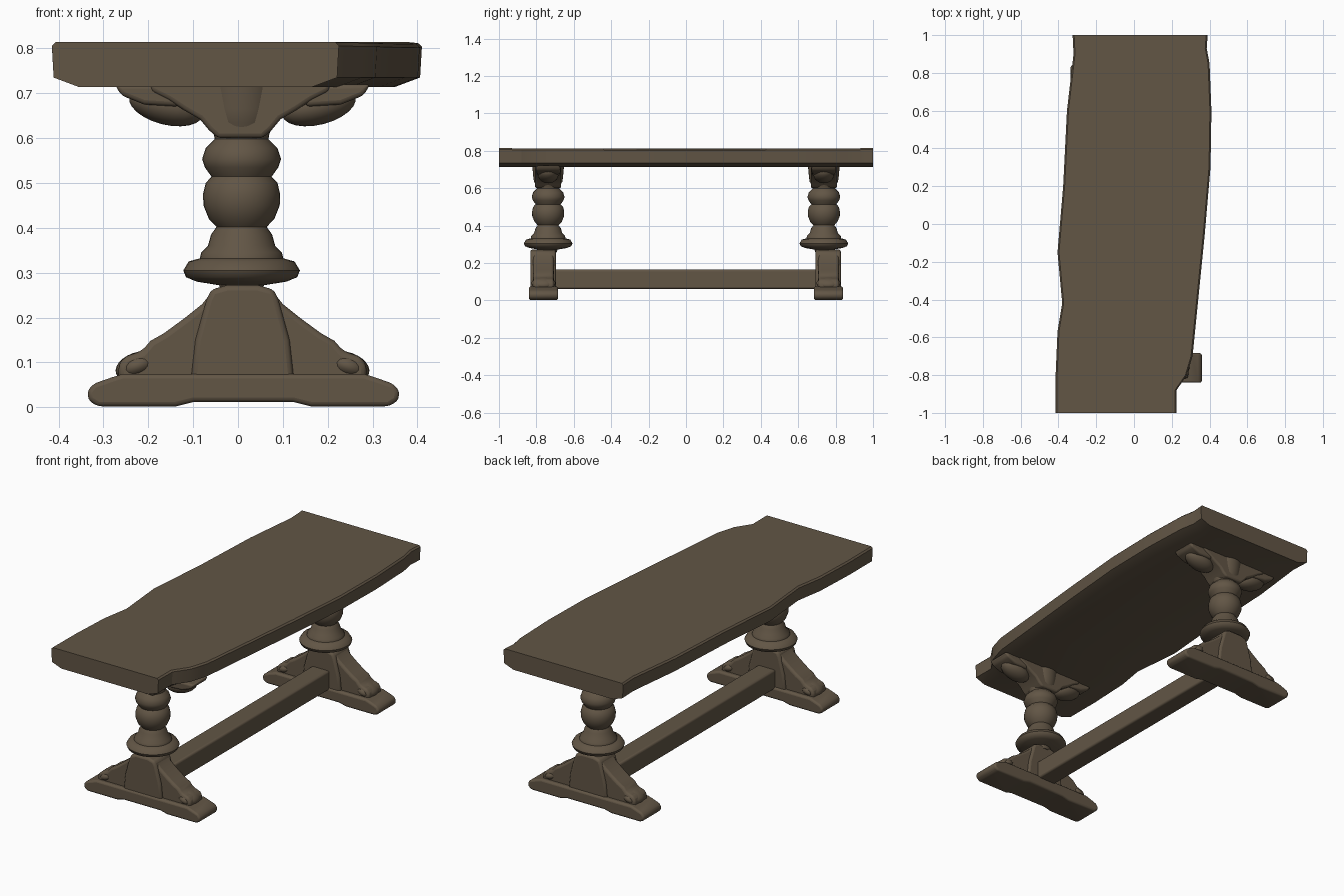
import bpy, bmesh, math
from mathutils import Vector

cube = bpy.data.objects.get("Cube")
if cube:
    bpy.data.objects.remove(cube, do_unlink=True)

wood = bpy.data.materials.new("dark_brown_wood")
wood.use_nodes = True
brown = (0.122, 0.092, 0.060, 1)
wood.diffuse_color = brown
wood.node_tree.nodes["Principled BSDF"].inputs["Base Color"].default_value = brown


def finish(name, bm, bevel=0.0, angle=40):
    """Turn a bmesh into a smooth wooden part, optionally with worn edges."""
    bmesh.ops.recalc_face_normals(bm, faces=bm.faces[:])
    mesh = bpy.data.meshes.new(name)
    bm.to_mesh(mesh)
    bm.free()
    mesh.materials.append(wood)
    ob = bpy.data.objects.new(name, mesh)
    bpy.context.collection.objects.link(ob)
    if bevel:
        mod = ob.modifiers.new("worn_edges", 'BEVEL')
        mod.width, mod.segments, mod.limit_method = bevel, 3, 'ANGLE'
    bpy.ops.object.select_all(action='DESELECT')
    ob.select_set(True)
    bpy.context.view_layer.objects.active = ob
    bpy.ops.object.shade_smooth_by_angle(angle=math.radians(angle))
    return ob


def slab(name, outline, y0, y1, bevel):
    """Extrude an x-z outline from y0 to y1."""
    bm = bmesh.new()
    face = bm.faces.new([bm.verts.new((x, y0, z)) for x, z in outline])
    new = bmesh.ops.extrude_face_region(bm, geom=[face])["geom"]
    bmesh.ops.translate(bm, vec=(0, y1 - y0, 0),
                        verts=[v for v in new if isinstance(v, bmesh.types.BMVert)])
    return finish(name, bm, bevel)


def mirrored(half, cx):
    """Close a right-hand half outline (bottom to top) around x = cx."""
    return [(cx + x, z) for x, z in half] + [(cx - x, z) for x, z in reversed(half)]


def turned(name, profile, cx, cy, steps=32):
    """Lathe a radius-height profile about a vertical axis."""
    bm = bmesh.new()
    rings = []
    for r, z in profile:
        rings.append([bm.verts.new((cx + r * math.cos(math.tau * i / steps),
                                    cy + r * math.sin(math.tau * i / steps), z))
                      for i in range(steps)])
    for a, b in zip(rings, rings[1:]):
        for i in range(steps):
            j = (i + 1) % steps
            bm.faces.new((a[i], a[j], b[j], b[i]))
    bm.faces.new(rings[0])
    bm.faces.new(rings[-1])
    return finish(name, bm, angle=50)


def lump(name, centre, size, tilt):
    """Rounded carved scroll."""
    bm = bmesh.new()
    bmesh.ops.create_uvsphere(bm, u_segments=20, v_segments=12, radius=1)
    c, s = math.cos(tilt), math.sin(tilt)
    for v in bm.verts:
        x, y, z = (a * b for a, b in zip(v.co, size))
        v.co = Vector((c * x - s * z, y, s * x + c * z)) + Vector(centre)
    return finish(name, bm, angle=60)


# Warped plank top: stacked rings of one outline, chamfered underneath
left_edge = [(-.325, 1), (-.32, .9), (-.355, .6), (-.375, .2), (-.405, -.15),
             (-.38, -.42), (-.405, -.57), (-.415, -.8), (-.415, -1)]
right_edge = [(.225, -1), (.225, -.88), (.28, -.8), (.31, -.7), (.34, -.4),
              (.375, -.05), (.405, .3), (.41, .6), (.4, .85), (.385, .93), (.39, 1)]
bm = bmesh.new()
rings = []
for inset, z in ((.06, .714), (.004, .735), (0, .802), (.008, .81)):
    ring = []
    for x, y in left_edge + right_edge:
        dx = inset if x < 0 else -inset
        lift = .004 * y * y if z > .8 else 0
        ring.append(bm.verts.new((x + dx, y, z + lift)))
    rings.append(ring)
for a, b in zip(rings, rings[1:]):
    for i in range(len(a)):
        j = (i + 1) % len(a)
        bm.faces.new((a[i], a[j], b[j], b[i]))
bm.faces.new(rings[0])
bm.faces.new(rings[-1])
finish("table_top", bm, angle=30)

# Outlines shared by both trestles
baluster = [(.045, .255), (.05, .272), (.10, .28), (.124, .29), (.13, .305),
            (.118, .325), (.093, .332), (.09, .345), (.075, .36), (.068, .385),
            (.056, .402), (.073, .42), (.085, .45), (.086, .475), (.08, .5),
            (.067, .514), (.082, .535), (.088, .553), (.08, .578), (.06, .598),
            (.062, .61), (.076, .635), (.08, .665), (.085, .72)]
foot_half = [(.11, .012), (.15, .002), (.325, .002), (.345, .015), (.348, .035),
             (.335, .052), (.295, .066), (.27, .074)]
wing_half = [(.275, .06), (.278, .09), (.265, .112), (.225, .125), (.205, .148),
             (.175, .165), (.13, .198), (.09, .23), (.07, .255)]
block_half = [(.115, .06), (.105, .15), (.08, .24), (.07, .262), (.035, .272)]
cap_half = [(.05, .6), (.07, .618), (.09, .642), (.125, .662), (.16, .685),
            (.2, .705), (.2, .725)]

for side, label in ((-1, "front"), (1, "back")):
    cx, post_y, foot_y = .01, .737 * side, .762 * side
    turned(label + "_turned_post", baluster, cx - .002, post_y)
    slab(label + "_foot", mirrored(foot_half, .012),
         foot_y - .078, foot_y + .078, .014)
    slab(label + "_foot_wings", mirrored(wing_half, cx),
         foot_y - .055, foot_y + .055, .016)
    slab(label + "_foot_block", mirrored(block_half, cx),
         foot_y - .07, foot_y + .066, .012)
    slab(label + "_top_bracket", mirrored(cap_half, .005),
         post_y - .07, post_y + .07, .01)
    # Carved scrolls under the top
    for sx in (-1, 1):
        lump(label + "_bracket_scroll", (.01 + sx * .17, post_y, .672),
             (.085, .055, .042), -sx * -.25)
        slab(label + "_bracket_end",
             [(.01 + sx * x, z) for x, z in
              ((.14, .72), (.14, .67), (.22, .675), (.27, .695), (.285, .72))],
             post_y - .065, post_y + .065, .01)
        lump(label + "_foot_scroll", (.01 + sx * .235, foot_y, .092),
             (.05, .065, .03), -sx * .35)

# Long stretcher joining the feet
slab("stretcher", [(-.045, .062), (.06, .062), (.06, .165), (-.045, .165)],
     -.72, .72, .01)
